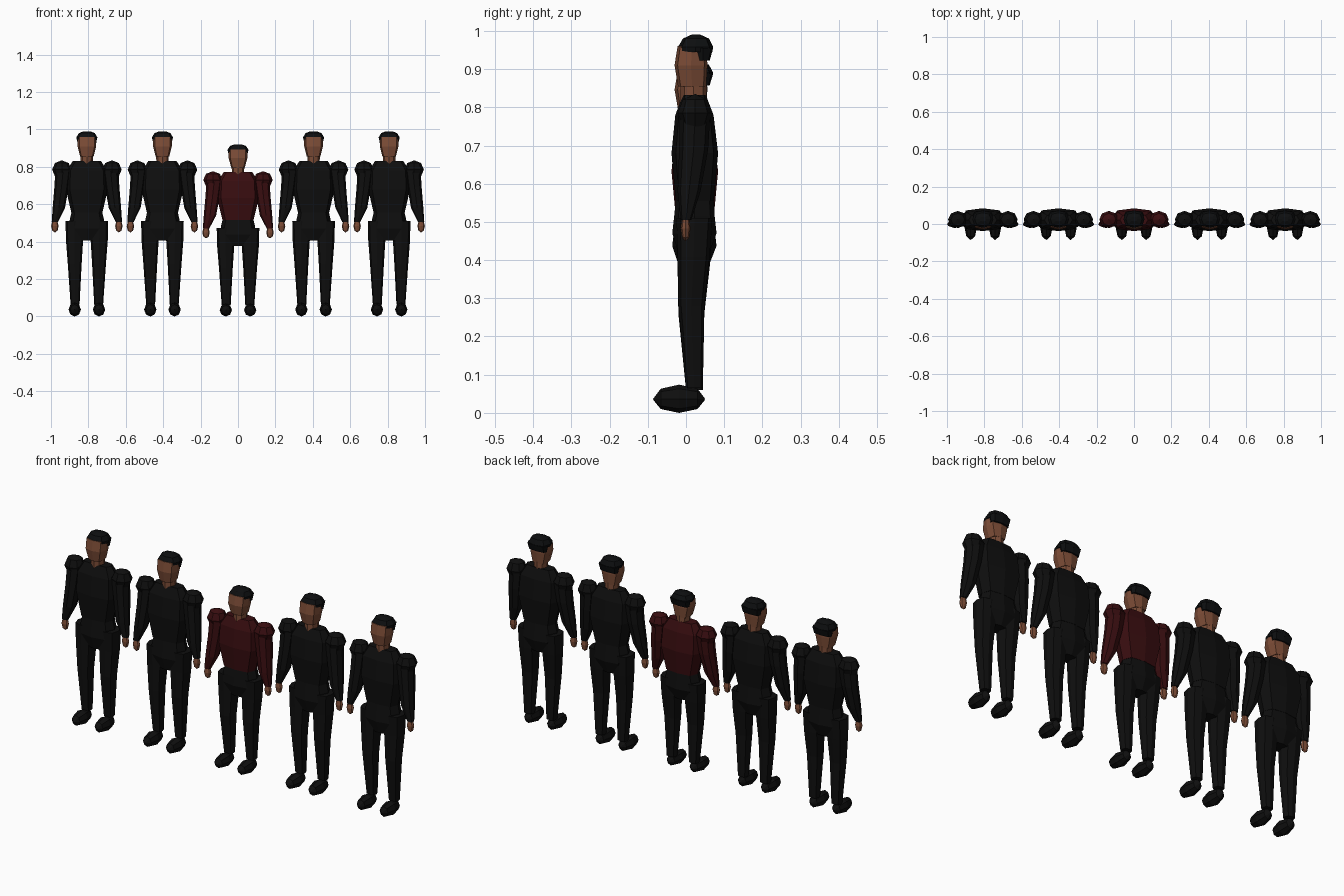
import bpy, bmesh, math
from mathutils import Matrix

if "Cube" in bpy.data.objects:
    bpy.data.objects.remove(bpy.data.objects["Cube"])


def material(name, rgb):
    m = bpy.data.materials.new(name)
    m.diffuse_color = (*rgb, 1)
    m.use_nodes = True
    m.node_tree.nodes["Principled BSDF"].inputs["Base Color"].default_value = m.diffuse_color
    return m


BLACK = material("black cloth", (0.0045, 0.0045, 0.0045))
HAIR = material("dark hair", (0.004, 0.0045, 0.005))
RED = material("dark red cloth", (0.04, 0.004, 0.005))
SKIN = material("brown skin", (0.2, 0.072, 0.037))


def finish(bm, name, mat, x, squash):
    """Turn a bmesh into a flat shaded part of the figure standing at x."""
    bmesh.ops.recalc_face_normals(bm, faces=bm.faces)
    me = bpy.data.meshes.new(name)
    bm.to_mesh(me)
    bm.free()
    me.materials.append(mat)
    ob = bpy.data.objects.new(name, me)
    ob.location.x = x
    ob.scale.z = squash
    bpy.context.collection.objects.link(ob)


def loft(rings, boxy=1.0):
    """Skin eight-sided rings given as (z, centre x, centre y, half width, half depth)."""
    bm = bmesh.new()
    loops = []
    for z, cx, cy, rx, ry in rings:
        loop = []
        for i in range(8):
            c, s = math.cos(i * math.pi / 4), math.sin(i * math.pi / 4)
            c = math.copysign(abs(c) ** boxy, c) if abs(c) > 1e-6 else 0
            s = math.copysign(abs(s) ** boxy, s) if abs(s) > 1e-6 else 0
            loop.append(bm.verts.new((cx + rx * c, cy + ry * s, z)))
        loops.append(loop)
    for a, b in zip(loops, loops[1:]):
        for i in range(8):
            j = (i + 1) % 8
            bm.faces.new((a[i], a[j], b[j], b[i]))
    bm.faces.new(loops[0])
    bm.faces.new(loops[-1])
    return bm


def ball(centre, radii, along_y=False):
    """Coarse ellipsoid, with its poles on z or on y."""
    bm = bmesh.new()
    bmesh.ops.create_uvsphere(bm, u_segments=8, v_segments=4, radius=1)
    if along_y:
        bmesh.ops.transform(bm, matrix=Matrix.Rotation(math.pi / 2, 4, 'X'), verts=bm.verts)
    bmesh.ops.scale(bm, vec=radii, verts=bm.verts)
    bmesh.ops.translate(bm, vec=centre, verts=bm.verts)
    return bm


def figure(label, x, squash, top):
    def add(bm, part, mat):
        finish(bm, f"{label}_{part}", mat, x, squash)

    # Jacket body and trouser seat
    add(loft([(0.555, 0, 0.023, 0.083, 0.05), (0.68, 0, 0.023, 0.112, 0.061),
              (0.78, 0, 0.022, 0.108, 0.05), (0.832, 0, 0.022, 0.075, 0.03)], 0.6), "torso", top)
    add(loft([(0.405, 0, 0.02, 0.045, 0.036), (0.47, 0, 0.022, 0.088, 0.058),
              (0.515, 0, 0.022, 0.092, 0.053), (0.562, 0, 0.023, 0.081, 0.049)], 0.7), "hips", BLACK)

    # Neck, head and hair
    add(loft([(0.81, 0, 0.02, 0.032, 0.034), (0.865, 0, 0.02, 0.034, 0.034)]), "neck", SKIN)
    add(loft([(0.855, 0, 0.016, 0.036, 0.037), (0.91, 0, 0.013, 0.05, 0.043),
              (0.96, 0, 0.016, 0.05, 0.038)], 0.6), "head", SKIN)
    add(loft([(0.945, 0, 0.025, 0.054, 0.044), (0.958, 0, 0.025, 0.056, 0.046),
              (0.98, 0, 0.026, 0.043, 0.034), (0.99, 0, 0.026, 0.018, 0.012)], 0.7), "hair_cap", HAIR)
    add(loft([(0.922, 0, 0.044, 0.049, 0.018), (0.955, 0, 0.045, 0.055, 0.026)], 0.6),
        "back_hair", HAIR)

    for side, word in ((-1, "left"), (1, "right")):
        # Puffed shoulder, tapering sleeve and hand
        add(ball((0.134 * side, 0.024, 0.785), (0.052, 0.046, 0.05)), f"{word}_shoulder", top)
        add(loft([(0.505, 0.171 * side, 0.0, 0.017, 0.014), (0.58, 0.15 * side, 0.008, 0.033, 0.03),
                  (0.69, 0.136 * side, 0.02, 0.038, 0.038),
                  (0.79, 0.126 * side, 0.024, 0.042, 0.04)], 0.85), f"{word}_sleeve", top)
        add(ball((0.171 * side, -0.001, 0.483), (0.02, 0.013, 0.034)), f"{word}_hand", SKIN)
        # Trouser leg and shoe
        add(loft([(0.065, 0.063 * side, 0.022, 0.024, 0.022), (0.28, 0.065 * side, 0.014, 0.037, 0.034),
                  (0.41, 0.066 * side, 0.02, 0.046, 0.042),
                  (0.51, 0.068 * side, 0.022, 0.046, 0.047)], 0.7), f"{word}_leg", BLACK)
        add(ball((0.065 * side, -0.018, 0.037), (0.033, 0.068, 0.037), True), f"{word}_shoe", BLACK)


# Row of five figures, the shorter middle one in red
for n in range(5):
    middle = n == 2
    figure(f"figure_{n + 1}", (n - 2) * 0.404, 0.93 if middle else 1.0, RED if middle else BLACK)
